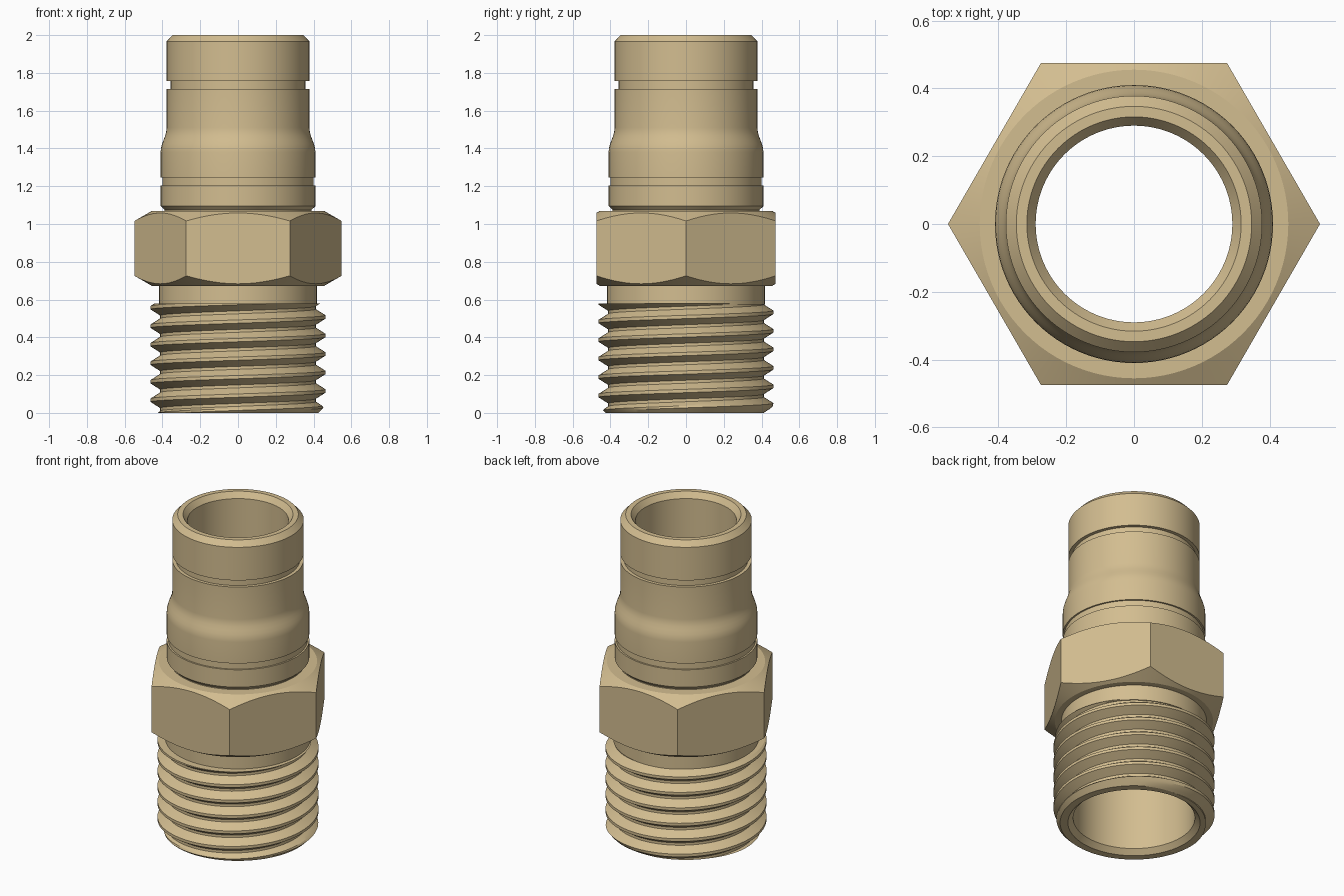
import bpy, bmesh, math

if "Cube" in bpy.data.objects:
    bpy.data.objects.remove(bpy.data.objects["Cube"], do_unlink=True)

SEG = 96
TAU = 2 * math.pi

brass = bpy.data.materials.new("brass")
brass.use_nodes = True
COLOUR = (0.65, 0.51, 0.28, 1)
brass.diffuse_color = COLOUR
brass.node_tree.nodes["Principled BSDF"].inputs["Base Color"].default_value = COLOUR


def revolve(name, section, closed=False):
    """Skin the (radius, z) outline returned by section(angle) around z."""
    bm = bmesh.new()
    cols = []
    for i in range(SEG + 1):
        a = TAU * i / SEG
        cols.append([bm.verts.new((r * math.cos(a), r * math.sin(a), z))
                     for r, z in section(a)])
    n = len(cols[0])
    for c, d in zip(cols, cols[1:]):
        for j in range(n if closed else n - 1):
            k = (j + 1) % n
            bm.faces.new((c[j], d[j], d[k], c[k]))
    bmesh.ops.remove_doubles(bm, verts=bm.verts, dist=1e-5)
    bmesh.ops.dissolve_degenerate(bm, edges=bm.edges, dist=1e-5)
    bmesh.ops.recalc_face_normals(bm, faces=bm.faces)
    mesh = bpy.data.meshes.new(name)
    bm.to_mesh(mesh)
    bm.free()
    mesh.materials.append(brass)
    ob = bpy.data.objects.new(name, mesh)
    bpy.context.collection.objects.link(ob)
    bpy.ops.object.select_all(action='DESELECT')
    bpy.context.view_layer.objects.active = ob
    ob.select_set(True)
    bpy.ops.object.shade_smooth_by_angle(angle=math.radians(22))
    return ob


# Tubular body: outside from bottom to top, then the stepped bore back down
shoulder = [(0.394 + 0.016 * math.cos(math.pi * t / 6), 1.38 + 0.13 * t / 6)
            for t in range(7)]
body = [(0.40, 0), (0.40, 0.575), (0.418, 0.575), (0.418, 0.70),
        (0.39, 0.72), (0.39, 1.075), (0.41, 1.095),
        (0.41, 1.205), (0.40, 1.205), (0.40, 1.245), (0.41, 1.245),
        *shoulder,
        (0.378, 1.715), (0.357, 1.715), (0.357, 1.757), (0.378, 1.757),
        (0.378, 1.967), (0.347, 2.0), (0.316, 2.0), (0.29, 1.965),
        (0.29, 1.08), (0.35, 1.02), (0.35, 0.03), (0.38, 0)]
revolve("tube_body", lambda a: body, closed=True)

# Hexagonal nut with conical chamfers on its corners
FLAT, FACE_R, NUT_LOW, NUT_TOP = 0.475, 0.455, 0.672, 1.07


def nut_section(a):
    r = FLAT / math.cos(a % (math.pi / 3) - math.pi / 6)
    drop = (r - FACE_R) * math.tan(math.radians(30))
    return [(0.38, NUT_TOP), (FACE_R, NUT_TOP), (r, NUT_TOP - drop),
            (r, NUT_LOW + drop), (FACE_R, NUT_LOW), (0.38, NUT_LOW)]


revolve("hex_nut", nut_section)

# Right-hand helical thread, trimmed flat at both ends
PITCH, PHASE, THREAD_TOP = 0.098, 0.018, 0.58
ROOT, CREST = 0.412, 0.463


def thread_radius(z, a):
    u = (z - PHASE) / PITCH - a / TAU
    u = abs(u - round(u))
    t = min(1, max(0, (u - 0.09) / 0.33))
    return min(CREST + (ROOT - CREST) * t, 0.425 + z)


def thread_section(a):
    pts = [(0.40, 0)]
    for k in range(-2, 8):
        for u in (-0.09, 0.09, 0.2, 0.31, 0.42, 0.58, 0.69, 0.8):
            z = PHASE + PITCH * (k + u + a / TAU)
            z = min(THREAD_TOP, max(0, z))
            pts.append((thread_radius(z, a), z))
    return pts + [(0.40, THREAD_TOP)]


revolve("pipe_thread", thread_section)
